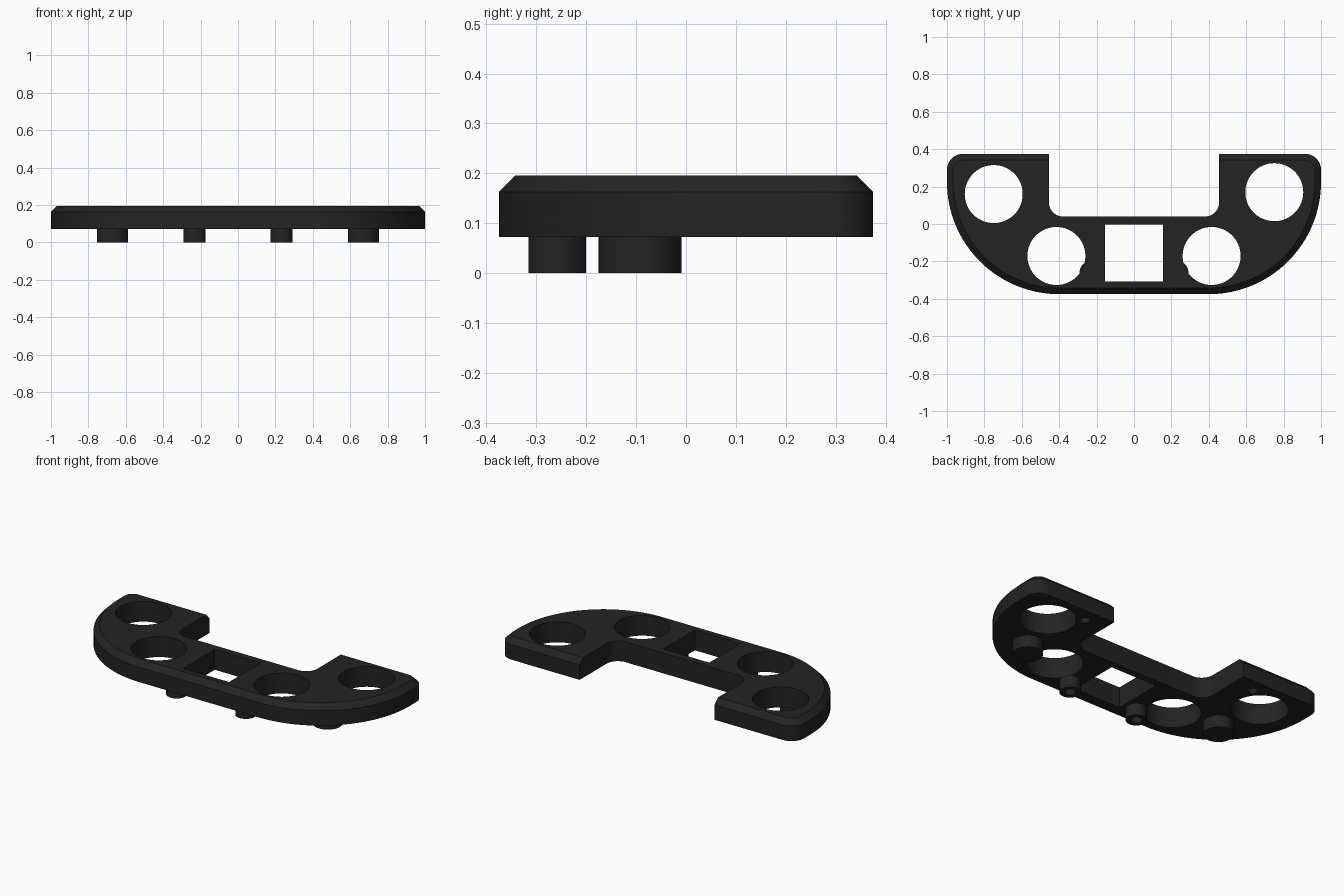
import bpy, bmesh, math

if "Cube" in bpy.data.objects:
    bpy.data.objects.remove(bpy.data.objects["Cube"])

BOTTOM, TOP, CHAMFER = 0.072, 0.196, 0.033

black = bpy.data.materials.new("matte_black")
black.diffuse_color = (0.017, 0.017, 0.017, 1)
black.use_nodes = True
black.node_tree.nodes["Principled BSDF"].inputs["Base Color"].default_value = black.diffuse_color


def loft(name, rings):
    """Closed solid from equal-length rings of 3D points, bottom to top."""
    bm = bmesh.new()
    loops = [[bm.verts.new(p) for p in ring] for ring in rings]
    n = len(loops[0])
    for a, b in zip(loops, loops[1:]):
        for i in range(n):
            j = (i + 1) % n
            bm.faces.new((a[i], a[j], b[j], b[i]))
    bm.faces.new(loops[0][::-1])
    bm.faces.new(loops[-1])
    bmesh.ops.recalc_face_normals(bm, faces=bm.faces)
    mesh = bpy.data.meshes.new(name)
    bm.to_mesh(mesh)
    bm.free()
    obj = bpy.data.objects.new(name, mesh)
    bpy.context.collection.objects.link(obj)
    mesh.materials.append(black)
    return obj


def prism(name, pts, z0, z1):
    return loft(name, [[(x, y, z) for x, y in pts] for z in (z0, z1)])


def arc(cx, cy, r, a0, a1, n):
    return [(cx + r * math.cos(math.radians(a0 + (a1 - a0) * i / n)),
             cy + r * math.sin(math.radians(a0 + (a1 - a0) * i / n))) for i in range(n + 1)]


def cylinder(name, x, y, r, z0, z1, n=64):
    return prism(name, arc(x, y, r, 0, 360, n)[:-1], z0, z1)


def cut(target, cutter):
    mod = target.modifiers.new("cut", 'BOOLEAN')
    mod.operation, mod.solver, mod.object = 'DIFFERENCE', 'EXACT', cutter
    bpy.context.view_layer.objects.active = target
    bpy.ops.object.modifier_apply(modifier=mod.name)
    bpy.data.objects.remove(cutter)


def outline(inset):
    """Rounded outer edge of the plate, moved inward by inset."""
    right = arc(0.4, 0.225, 0.6 - inset, -90, 0, 40)
    right += arc(0.915, 0.29, 0.085 - inset, 0, 90, 12)
    return right + [(-x, y) for x, y in reversed(right)]


# Plate with chamfered upper rim
levels = [(BOTTOM, 0), (TOP - CHAMFER, 0), (TOP, CHAMFER)]
plate = loft("plate", [[(x, y, z) for x, y in outline(i)] for z, i in levels])

# Back notch with filleted inner corners
corner = arc(0.38, 0.115, 0.075, -90, 0, 12) + [(0.455, 0.6)]
notch = corner + [(-x, y) for x, y in reversed(corner)]
cut(plate, prism("notch_cutter", notch, 0, 0.4))

# Square window
cut(plate, prism("window_cutter", [(-0.155, -0.307), (0.155, -0.307),
                                   (0.155, -0.003), (-0.155, -0.003)], 0, 0.4))

# Four round openings
for x, y in ((-0.75, 0.16), (0.75, 0.17), (-0.415, -0.171), (0.415, -0.171)):
    cut(plate, cylinder("opening_cutter", x, y, 0.155, 0, 0.4, 96))

parts = [plate]
for side, s in (("left", -1), ("right", 1)):
    # Blind hole under each back arm
    cut(plate, cylinder("blind_hole_cutter", s * 0.59, 0.29, 0.027, 0, 0.14, 32))
    # Solid large peg
    parts.append(cylinder(side + "_large_peg", s * 0.67, -0.092, 0.083, 0, BOTTOM))
    # Hollow small peg, bored up into the plate
    peg = cylinder(side + "_small_peg", s * 0.233, -0.258, 0.058, 0, BOTTOM, 48)
    for target in (peg, plate):
        cut(target, cylinder("bore_cutter", s * 0.233, -0.258, 0.031, -0.1, 0.14, 32))
    parts.append(peg)

for obj in parts:
    bpy.ops.object.select_all(action='DESELECT')
    obj.select_set(True)
    bpy.context.view_layer.objects.active = obj
    bpy.ops.object.shade_smooth_by_angle(angle=math.radians(30))
